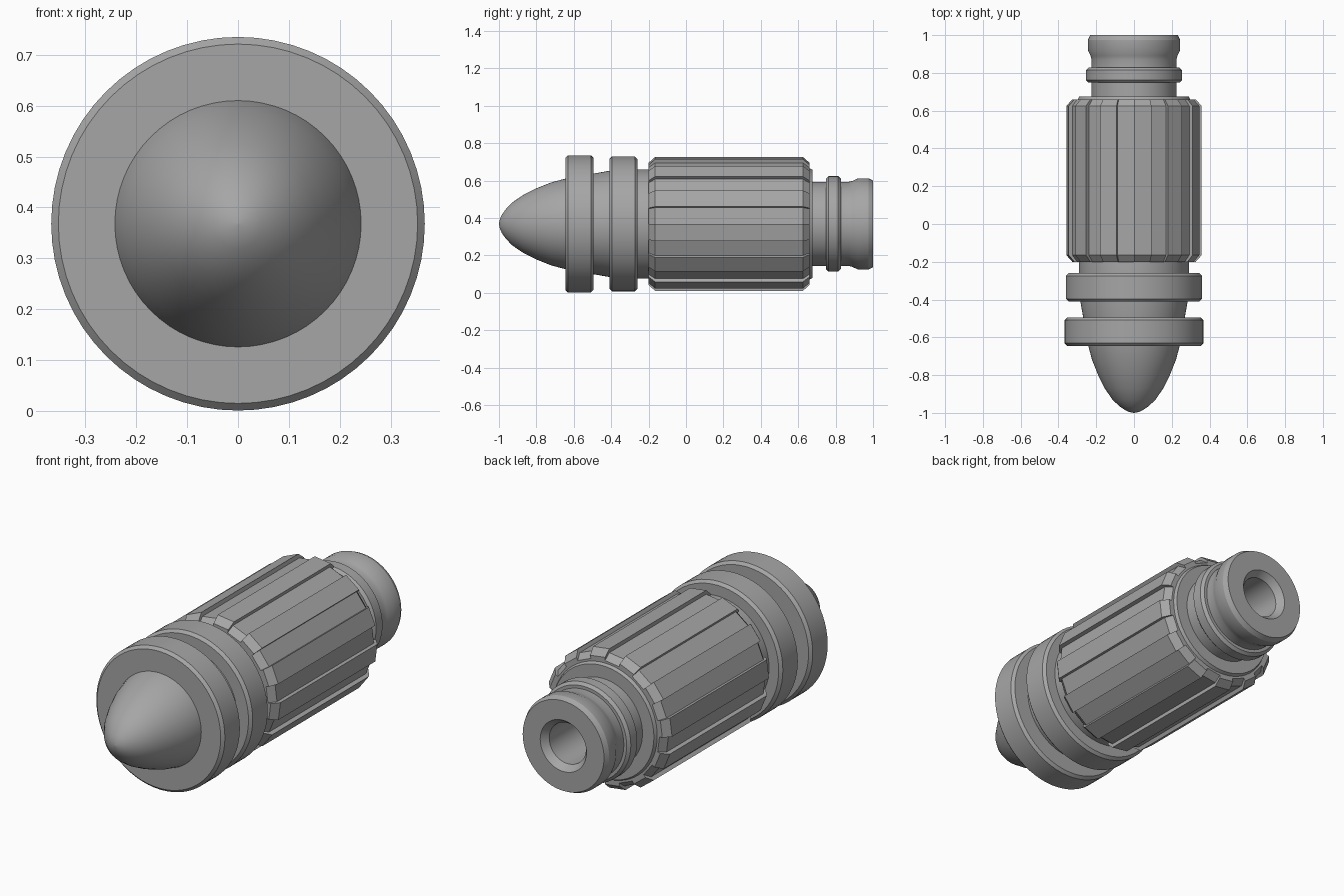
import bpy, bmesh
from math import sin, cos, pi, radians

cube = bpy.data.objects.get("Cube")
if cube:
    bpy.data.objects.remove(cube, do_unlink=True)

AXIS_Z = 0.368
SEGMENTS = 64

grey = bpy.data.materials.new("mid grey")
grey.use_nodes = True
colour = (0.38, 0.38, 0.38, 1)
grey.diffuse_color = colour
grey.node_tree.nodes["Principled BSDF"].inputs["Base Color"].default_value = colour


def loft(name, sections, smooth=True, closed=False):
    """Skin rings of (radius, angle) points placed along the y axis."""
    bm = bmesh.new()
    rings = [[bm.verts.new((r * sin(a), y, AXIS_Z + r * cos(a))) for r, a in ring]
             for y, ring in sections]
    pairs = list(zip(rings, rings[1:]))
    if closed:
        pairs.append((rings[-1], rings[0]))
    else:
        bm.faces.new(rings[0])
        bm.faces.new(rings[-1])
    for lower, upper in pairs:
        n = len(lower)
        for i in range(n):
            j = (i + 1) % n
            bm.faces.new((lower[i], lower[j], upper[j], upper[i]))
    bmesh.ops.remove_doubles(bm, verts=bm.verts, dist=0.0001)
    bmesh.ops.recalc_face_normals(bm, faces=bm.faces)
    mesh = bpy.data.meshes.new(name)
    bm.to_mesh(mesh)
    bm.free()
    mesh.materials.append(grey)
    obj = bpy.data.objects.new(name, mesh)
    bpy.context.collection.objects.link(obj)
    if smooth:
        bpy.ops.object.select_all(action='DESELECT')
        obj.select_set(True)
        bpy.context.view_layer.objects.active = obj
        bpy.ops.object.shade_smooth_by_angle(angle=radians(25))
    return obj


def lathe(name, profile, closed=False):
    angles = [2 * pi * i / SEGMENTS for i in range(SEGMENTS)]
    return loft(name, [(y, [(r, a) for a in angles]) for y, r in profile], closed=closed)


def band(name, start, end, radius, inner, bevel=0.014):
    lathe(name, [(start, inner), (start, radius - bevel), (start + bevel, radius),
                 (end - bevel, radius), (end, radius - bevel), (end, inner)], closed=True)


# Rounded nose running back into the core
nose = [(-1, 0.002), (-0.995, 0.026), (-0.985, 0.048), (-0.965, 0.077), (-0.93, 0.114),
        (-0.87, 0.155), (-0.8, 0.19), (-0.72, 0.222), (-0.645, 0.242), (-0.5, 0.268),
        (-0.41, 0.284), (-0.26, 0.292), (-0.19, 0.292)]
lathe("nose_core", nose)

# Two raised bands behind the nose
band("front_band", -0.645, -0.495, 0.367, 0.2)
band("second_band", -0.41, -0.26, 0.361, 0.2)


# Grip with twelve wide flat ribs and bevelled ends
def ribbed_ring(high, low):
    ring = []
    for i in range(12):
        a = radians(30 * i)
        b, c = a + radians(15), a + radians(30)
        ring += [(high, a), (high, b), (low, b), (low, c)]
    return ring


loft("ribbed_grip", [(-0.2, ribbed_ring(0.327, 0.311)), (-0.165, ribbed_ring(0.358, 0.338)),
                     (0.625, ribbed_ring(0.358, 0.338)), (0.66, ribbed_ring(0.327, 0.311))],
     smooth=False)
lathe("grip_end_collar", [(0.6, 0.298), (0.66, 0.298), (0.676, 0.29)])

# Stepped tail with a flared end and a bevelled bore
tail = [(0.65, 0.225), (0.83, 0.225), (0.87, 0.225), (0.89, 0.23), (0.92, 0.244),
        (0.975, 0.244), (1, 0.232), (1, 0.132), (0.965, 0.105), (0.7, 0.105)]
lathe("tail_socket", tail)
band("tail_band", 0.748, 0.828, 0.255, 0.2)
